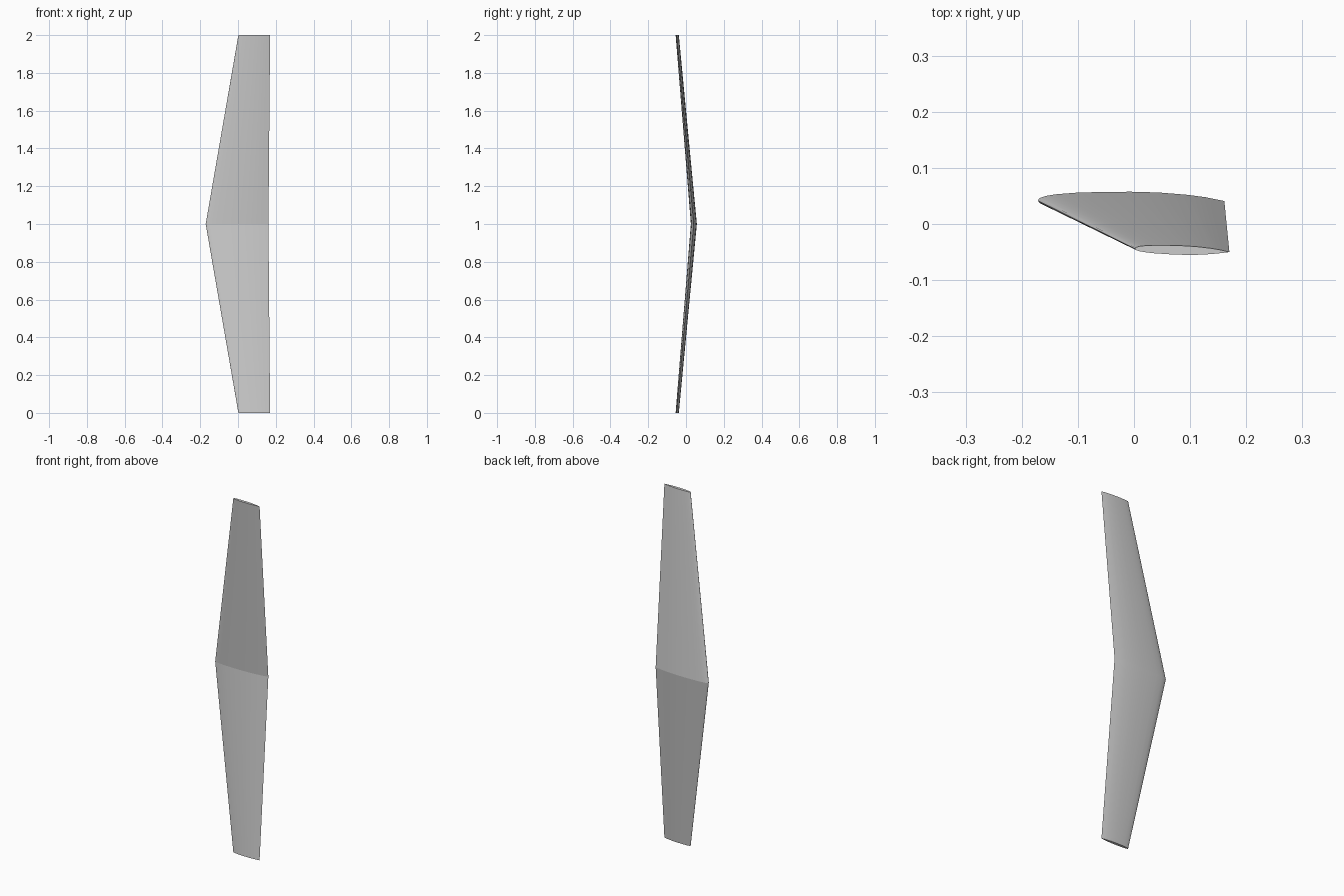
import bpy, bmesh

if "Cube" in bpy.data.objects:
    bpy.data.objects.remove(bpy.data.objects["Cube"])

# Airfoil: chord fraction, upper height, lower depth (fractions of chord)
PROFILE = [(0.005, 0.011, 0.010), (0.015, 0.017, 0.016), (0.05, 0.0275, 0.026),
           (0.1, 0.035, 0.033), (0.2, 0.043, 0.041), (0.35, 0.048, 0.046),
           (0.5, 0.049, 0.0465), (0.65, 0.045, 0.042), (0.8, 0.033, 0.029),
           (0.9, 0.020, 0.016)]

# Sections: z, leading edge (x, y), trailing edge (x, y)
TIP = ((0.002, -0.044), (0.170, -0.050))
ROOT = ((-0.171, 0.0415), (0.161, 0.041))
SECTIONS = [(0.0, TIP), (1.0, ROOT), (2.0, TIP)]


def section(bm, z, ends):
    (lx, ly), (tx, ty) = ends
    dx, dy = tx - lx, ty - ly
    pts = [(0, 0)] + [(t, u) for t, u, l in PROFILE] + [(1, 0)]
    pts += [(t, -l) for t, u, l in reversed(PROFILE)]
    return [bm.verts.new((lx + t * dx - h * dy, ly + t * dy + h * dx, z)) for t, h in pts]


# Loft both wing halves through the shared root section
bm = bmesh.new()
rings = [section(bm, z, ends) for z, ends in SECTIONS]
n = len(rings[0])
for a, b in zip(rings, rings[1:]):
    for i in range(n):
        j = (i + 1) % n
        bm.faces.new((a[i], a[j], b[j], b[i]))

# Tip caps
for ring in (rings[0], rings[-1]):
    bm.faces.new(ring)
bmesh.ops.recalc_face_normals(bm, faces=bm.faces)

# Smooth skin, with a crisp root seam
for f in bm.faces:
    f.smooth = True
root = set(rings[1])
for e in bm.edges:
    if e.verts[0] in root and e.verts[1] in root:
        e.smooth = False
    elif len(e.link_faces) == 2 and e.calc_face_angle() > 0.7:
        e.smooth = False

mesh = bpy.data.meshes.new("swept_wing")
bm.to_mesh(mesh)
bm.free()
wing = bpy.data.objects.new("swept_wing", mesh)
bpy.context.collection.objects.link(wing)
